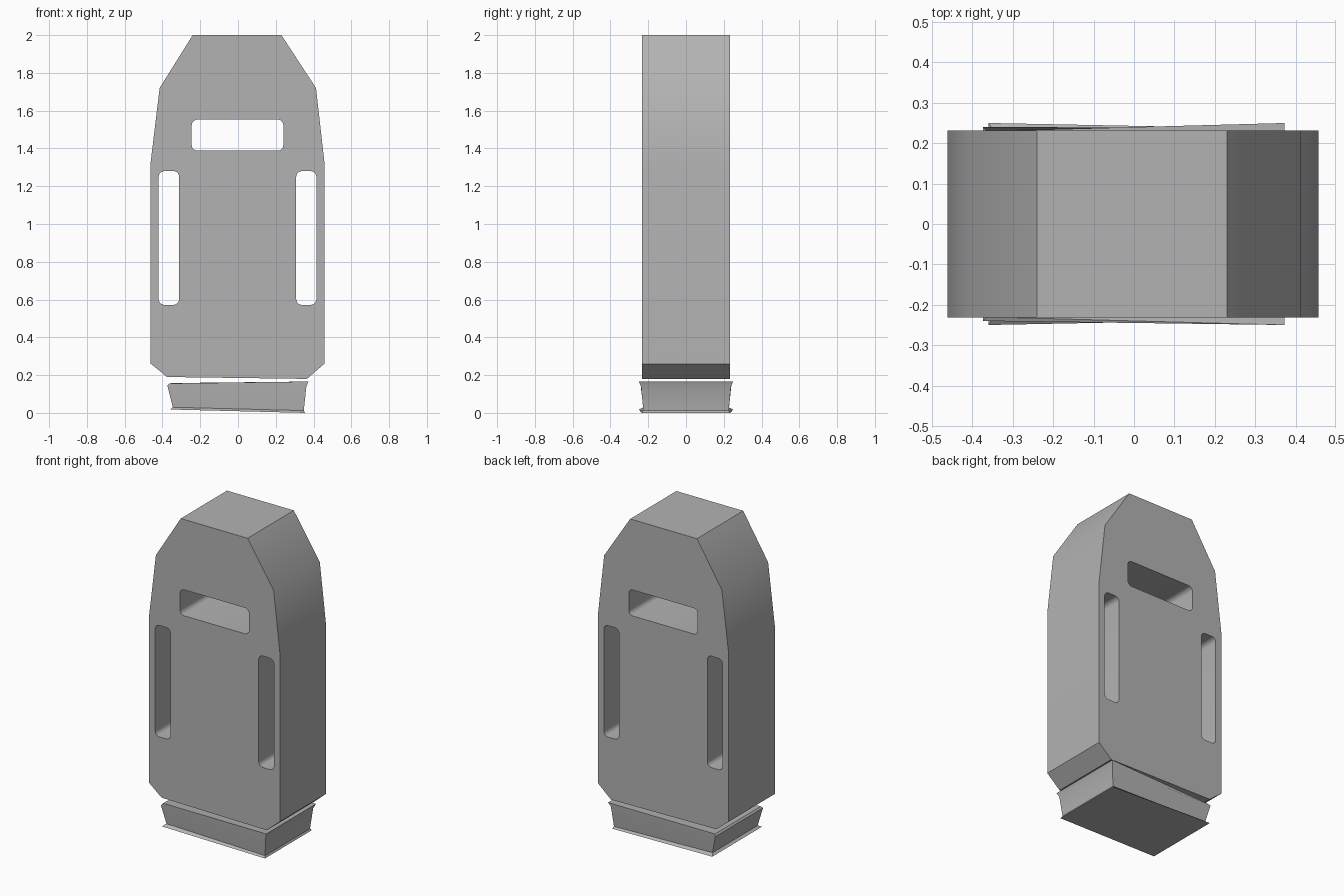
import bpy, bmesh, math

if "Cube" in bpy.data.objects:
    bpy.data.objects.remove(bpy.data.objects["Cube"])

grey = bpy.data.materials.new("plain_grey")
grey.diffuse_color = (0.45, 0.45, 0.45, 1)
grey.use_nodes = True
grey.node_tree.nodes["Principled BSDF"].inputs["Base Color"].default_value = grey.diffuse_color


def finish(name, bm):
    bmesh.ops.remove_doubles(bm, verts=bm.verts, dist=0.0005)
    bmesh.ops.recalc_face_normals(bm, faces=bm.faces)
    mesh = bpy.data.meshes.new(name)
    bm.to_mesh(mesh)
    bm.free()
    mesh.materials.append(grey)
    ob = bpy.data.objects.new(name, mesh)
    bpy.context.collection.objects.link(ob)
    bpy.ops.object.select_all(action='DESELECT')
    bpy.context.view_layer.objects.active = ob
    ob.select_set(True)
    bpy.ops.object.shade_smooth_by_angle(angle=math.radians(30))
    return ob


def rounded_slot(x0, x1, z0, z1, r=0.03, steps=5):
    """Outline of a rectangle with rounded corners."""
    pts = []
    corners = [(x1 - r, z1 - r), (x0 + r, z1 - r), (x0 + r, z0 + r), (x1 - r, z0 + r)]
    for q, (cx, cz) in enumerate(corners):
        for i in range(steps + 1):
            a = math.pi / 2 * (q + i / steps)
            pts.append((cx + r * math.cos(a), cz + r * math.sin(a)))
    return pts


# body: clipped outline with a wide window and two tall side slots
outline = [(-0.24, 2.0), (0.23, 2.0), (0.413, 1.72), (0.457, 1.33), (0.457, 0.26),
           (0.365, 0.18), (-0.375, 0.19), (-0.462, 0.26), (-0.462, 1.33), (-0.415, 1.72)]
loops = [outline,
         rounded_slot(-0.245, 0.24, 1.388, 1.553),
         rounded_slot(-0.42, -0.312, 0.572, 1.28),
         rounded_slot(0.308, 0.415, 0.572, 1.28)]
bm = bmesh.new()
half = 0.232
edges = []
for pts in loops:
    vs = [bm.verts.new((x, -half, z)) for x, z in pts]
    edges += [bm.edges.new((vs[i], vs[(i + 1) % len(vs)])) for i in range(len(vs))]
fill = bmesh.ops.triangle_fill(bm, edges=edges, use_beauty=True)
faces = [g for g in fill["geom"] if isinstance(g, bmesh.types.BMFace)]
ext = bmesh.ops.extrude_face_region(bm, geom=faces, use_keep_orig=True)
for v in [g for g in ext["geom"] if isinstance(g, bmesh.types.BMVert)]:
    v.co.y = half
finish("body", bm)

# base plug: stacked four-cornered rings (left x, left y, left z, right x, right y, right z)
rings = [(-0.36, 0.25, 0.018, 0.355, 0.236, 0.0),
         (-0.345, 0.226, 0.03, 0.348, 0.226, 0.012),
         (-0.374, 0.240, 0.145, 0.362, 0.238, 0.14),
         (-0.365, 0.230, 0.156, 0.373, 0.250, 0.166),
         (-0.34, 0.215, 0.158, 0.345, 0.220, 0.158)]
bm = bmesh.new()
levels = []
for lx, ly, lz, rx, ry, rz in rings:
    levels.append([bm.verts.new(p) for p in
                   ((lx, -ly, lz), (rx, -ry, rz), (rx, ry, rz), (lx, ly, lz))])
for low, high in zip(levels, levels[1:]):
    for i in range(4):
        j = (i + 1) % 4
        bm.faces.new((low[i], low[j], high[j], high[i]))
bm.faces.new(levels[0][::-1])
bm.faces.new(levels[-1])
finish("base_plug", bm)
